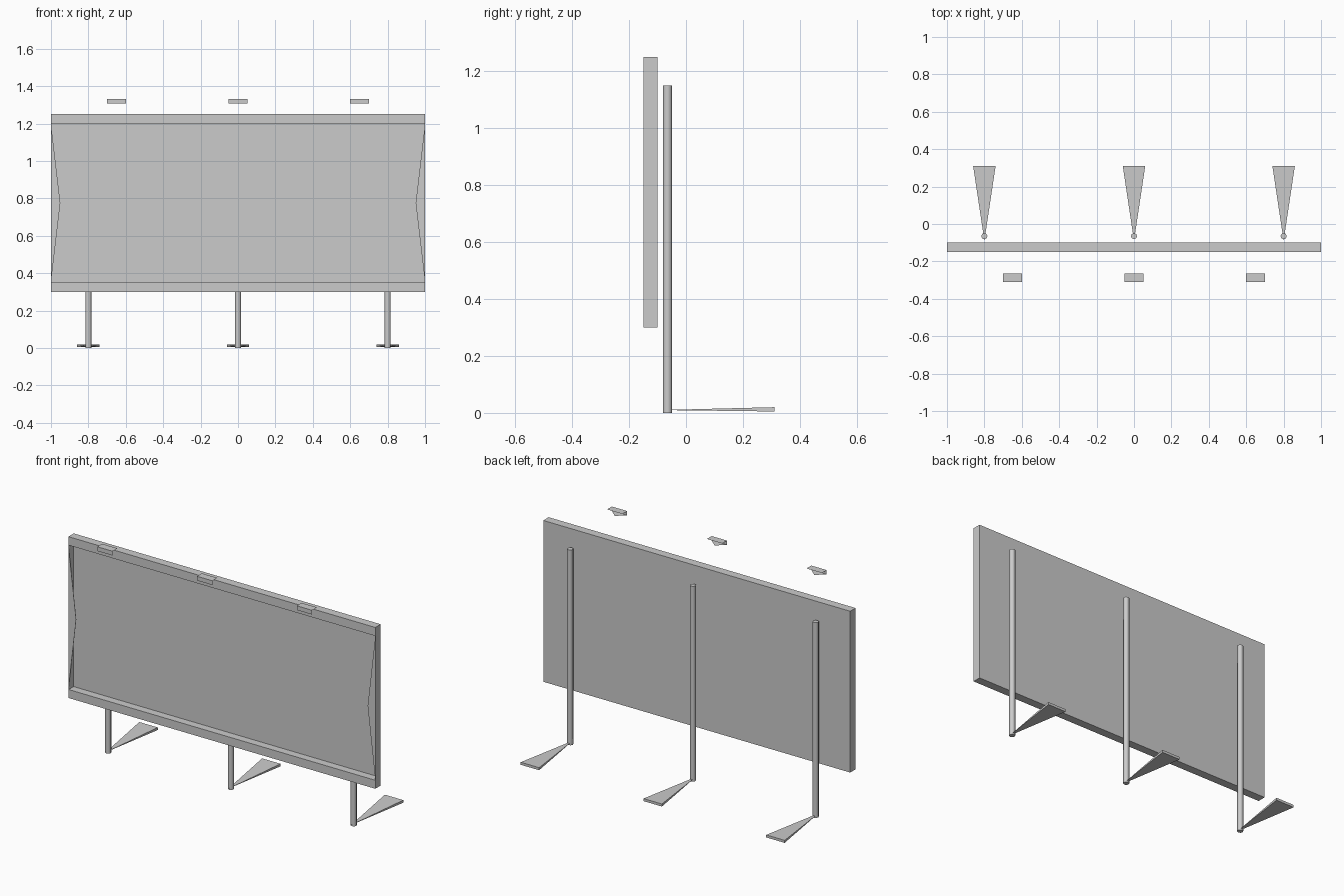
import bpy
import bmesh

cube = bpy.data.objects.get("Cube")
if cube:
    bpy.data.objects.remove(cube, do_unlink=True)

GREY = (0.6, 0.6, 0.6, 1.0)
grey = bpy.data.materials.new("plain grey")
grey.use_nodes = True
grey.diffuse_color = GREY
grey.node_tree.nodes["Principled BSDF"].inputs["Base Color"].default_value = GREY

FRONT, BACK = -0.15, -0.10
BOTTOM, TOP, RIM = 0.30, 1.25, 0.05


def add_mesh(name, verts, faces, fix_normals=True):
    mesh = bpy.data.meshes.new(name)
    mesh.from_pydata(verts, [], faces)
    if fix_normals:
        bm = bmesh.new()
        bm.from_mesh(mesh)
        bmesh.ops.recalc_face_normals(bm, faces=bm.faces)
        bm.to_mesh(mesh)
        bm.free()
    mesh.materials.append(grey)
    obj = bpy.data.objects.new(name, mesh)
    bpy.context.collection.objects.link(obj)
    return obj


def add_box(name, xs, ys, zs):
    verts = [(x, y, z) for x in xs for y in ys for z in zs]
    faces = [(0, 1, 3, 2), (4, 6, 7, 5), (0, 4, 5, 1),
             (2, 3, 7, 6), (0, 2, 6, 4), (1, 5, 7, 3)]
    return add_mesh(name, verts, faces)


def add_prism(name, outline, y0, y1):
    n = len(outline)
    verts = [(x, y, z) for y in (y0, y1) for x, z in outline]
    faces = [tuple(range(n)), tuple(range(2 * n - 1, n - 1, -1))]
    faces += [(i, (i + 1) % n, n + (i + 1) % n, n + i) for i in range(n)]
    return add_mesh(name, verts, faces)


# Recessed display board with top and bottom rims
add_box("display_panel", (-1, 1), (BACK - 0.004, BACK), (BOTTOM, TOP))
add_box("top_rim", (-1, 1), (FRONT, BACK), (TOP - RIM, TOP))
add_box("bottom_rim", (-1, 1), (FRONT, BACK), (BOTTOM, BOTTOM + RIM))

# Thin side walls with tapered front trims
for side, label in ((-1, "right"), (1, "left")):
    add_box(label + "_side_wall", sorted((side, side * 0.998)),
            (FRONT, BACK), (BOTTOM, TOP))
    trim = [(side, BOTTOM + RIM), (side * 0.95, (BOTTOM + TOP) / 2),
            (side, TOP - RIM)]
    add_prism(label + "_side_trim", trim, FRONT, FRONT + 0.002)

for x, label in ((-0.8, "right"), (0, "middle"), (0.8, "left")):
    # Round post behind the board
    bpy.ops.mesh.primitive_cylinder_add(vertices=8, radius=0.0165, depth=1.15,
                                        location=(x, -0.065, 0.575))
    post = bpy.context.object
    post.name = label + "_post"
    post.data.materials.append(grey)
    bpy.ops.object.shade_smooth_by_angle(angle=0.9)

    # Wedge foot widening toward the back
    foot = [(x, -0.09, 0.01)]
    foot += [(x + dx, 0.31, z) for dx, z in
             ((-0.06, 0.005), (0.06, 0.005), (0.06, 0.02), (-0.06, 0.02))]
    add_mesh(label + "_foot", foot,
             [(0, 1, 2), (0, 2, 3), (0, 3, 4), (0, 4, 1), (1, 2, 3, 4)])

# Open lamp shells above the front: top, front and pointed underside
for x, label in ((-0.65, "right"), (0, "middle"), (0.65, "left")):
    x0, x1 = x - 0.05, x + 0.05
    y0, y1, z0, z1 = -0.31, -0.265, 1.307, 1.332
    verts = [(x0, y0, z0), (x1, y0, z0), (x1, y0, z1), (x0, y0, z1),
             (x1, y1, z1), (x0, y1, z1), (x, y1, z0)]
    add_mesh(label + "_lamp", verts,
             [(0, 1, 2, 3), (3, 2, 4, 5), (1, 0, 6)], False)
